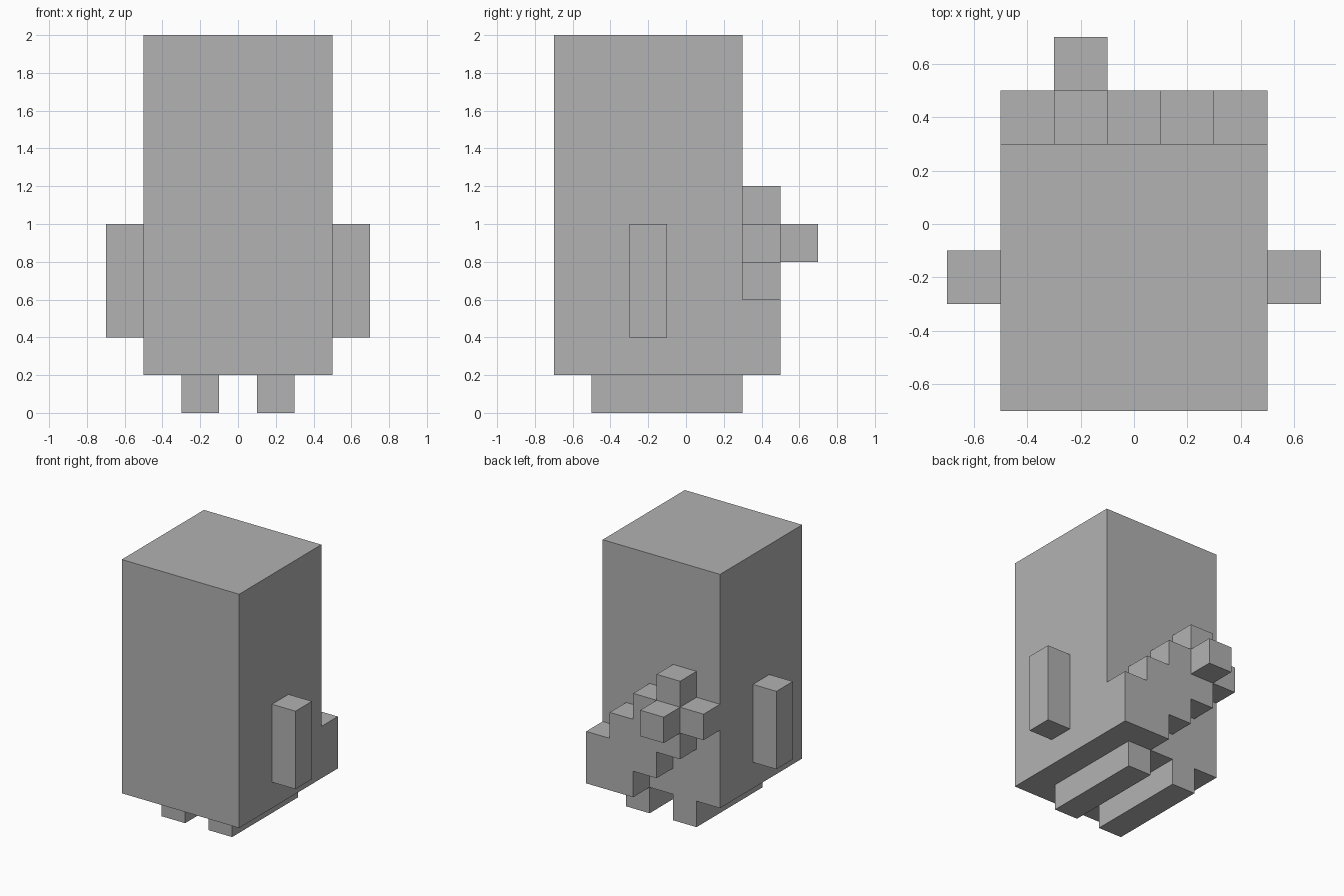
import bpy
import bmesh

cube = bpy.data.objects.get("Cube")
if cube:
    bpy.data.objects.remove(cube, do_unlink=True)

# One plain grey for the whole figure
grey = bpy.data.materials.new("plain_grey")
grey.use_nodes = True
colour = (0.447, 0.447, 0.447, 1.0)
grey.diffuse_color = colour
grey.node_tree.nodes["Principled BSDF"].inputs["Base Color"].default_value = colour

U = 0.2  # block size


def box(name, x, y, z):
    """Flat-shaded block spanning the given (low, high) ranges."""
    bm = bmesh.new()
    bmesh.ops.create_cube(bm, size=1)
    for v in bm.verts:
        v.co = [(lo + hi) / 2 + c * (hi - lo)
                for c, (lo, hi) in zip(v.co, (x, y, z))]
    mesh = bpy.data.meshes.new(name)
    bm.to_mesh(mesh)
    bm.free()
    mesh.materials.append(grey)
    obj = bpy.data.objects.new(name, mesh)
    bpy.context.collection.objects.link(obj)
    return obj


# Tall body
box("body", (-0.5, 0.5), (-0.7, 0.3), (0.2, 2.0))

# Arms and long feet, one per side
for side, s in (("left", 1), ("right", -1)):
    box(side + "_arm", sorted((s * 0.5, s * 0.7)), (-0.3, -0.1), (0.4, 1.0))
    box(side + "_foot", sorted((s * 0.1, s * 0.3)), (-0.5, 0.3), (0.0, 0.2))

# Stepped tail across the back: (bottom, top) of each column in blocks
columns = [(4, 5), (3, 6), (2, 5), (1, 4), (1, 3)]
for i, (low, high) in enumerate(columns):
    x = -0.5 + i * U
    box(f"tail_column_{i + 1}", (x, x + U), (0.3, 0.5), (low * U, high * U))

# Knob sticking out behind the tail
box("tail_knob", (-0.3, -0.1), (0.5, 0.7), (0.8, 1.0))
